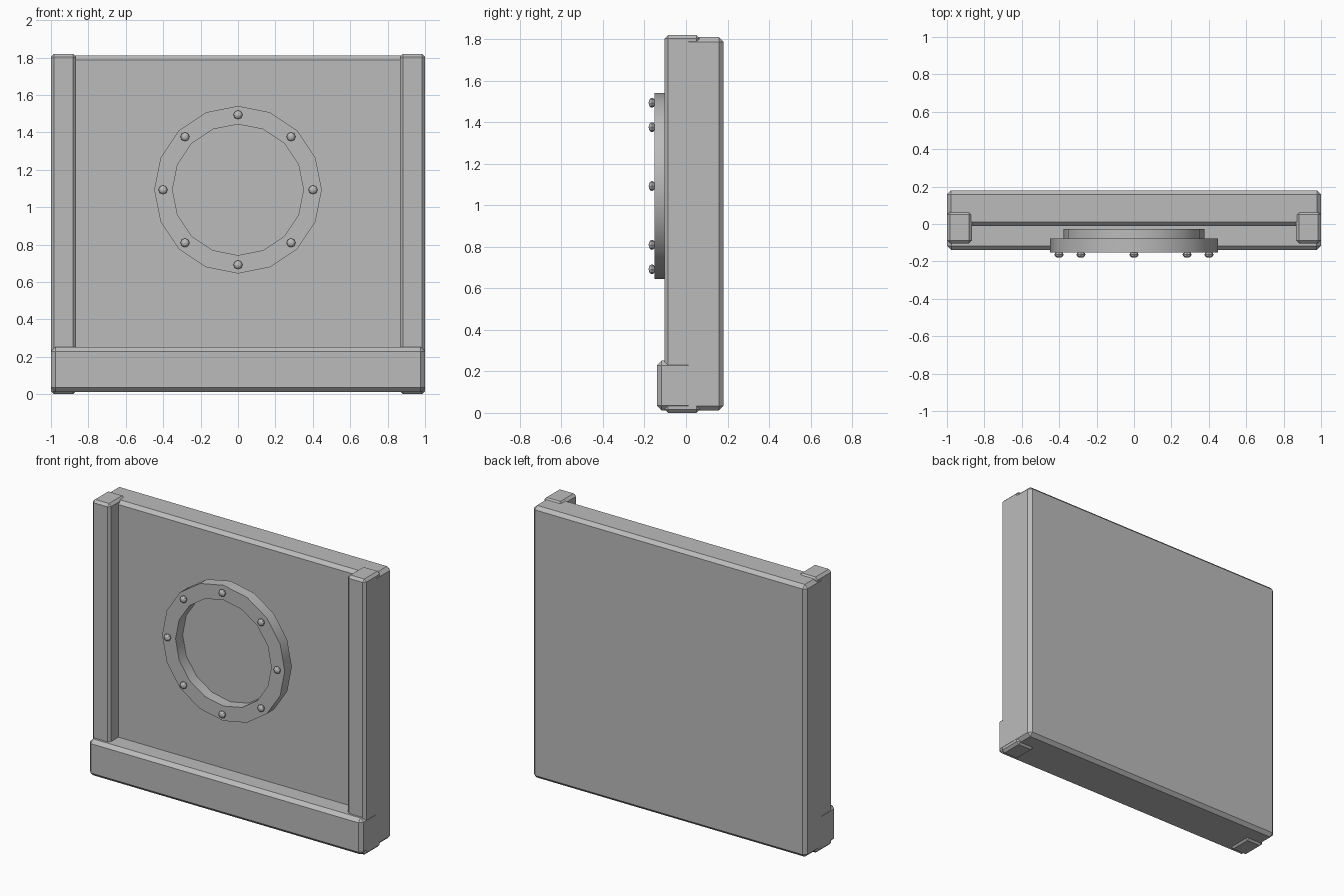
import bpy
import math
from mathutils import Matrix, Vector

cube = bpy.data.objects.get("Cube")
if cube:
    bpy.data.objects.remove(cube, do_unlink=True)

grey = bpy.data.materials.new("plain_grey")
grey.use_nodes = True
GREY = (0.5, 0.5, 0.5, 1)
grey.diffuse_color = GREY
grey.node_tree.nodes["Principled BSDF"].inputs["Base Color"].default_value = GREY


def bevelled_box(name, low, high, bevel):
    """Box between two corners with a single chamfer on every edge."""
    low, high = Vector(low), Vector(high)
    bpy.ops.mesh.primitive_cube_add(size=1)
    obj = bpy.context.object
    obj.name = name
    obj.data.transform(Matrix.Translation((low + high) / 2)
                       @ Matrix.Diagonal((high - low).to_4d()))
    obj.data.materials.append(grey)
    mod = obj.modifiers.new("chamfer", "BEVEL")
    mod.width = bevel
    mod.segments = 1
    return obj


def smooth(obj):
    bpy.ops.object.select_all(action="DESELECT")
    obj.select_set(True)
    bpy.context.view_layer.objects.active = obj
    bpy.ops.object.shade_smooth_by_angle(angle=math.radians(35))


def lathe(name, profile, centre_z, sides=16):
    """Sweep a closed (radius, y) profile around the y axis."""
    verts, faces, n = [], [], len(profile)
    for i in range(sides):
        a = math.tau * i / sides
        for r, y in profile:
            verts.append((r * math.sin(a), y, centre_z + r * math.cos(a)))
        for k in range(n):
            j, m = (i + 1) % sides, (k + 1) % n
            faces.append((i * n + k, i * n + m, j * n + m, j * n + k))
    mesh = bpy.data.meshes.new(name)
    mesh.from_pydata(verts, [], faces)
    mesh.materials.append(grey)
    obj = bpy.data.objects.new(name, mesh)
    bpy.context.collection.objects.link(obj)
    smooth(obj)
    return obj


# Main wall slab and the plinth along its foot
bevelled_box("wall_slab", (-1, -0.01, 0.012), (1, 0.18, 1.81), 0.022)
bevelled_box("base_beam", (-1, -0.14, 0.012), (1, 0.07, 0.252), 0.023)

# Side pillars
for side, name in ((-1, "right_pillar"), (1, "left_pillar")):
    xs = sorted((side * 0.866, side * 0.999))
    bevelled_box(name, (xs[0], -0.103, 0), (xs[1], 0.067, 1.82), 0.016)

# Porthole: flat ring with a disc behind it
CENTRE = 1.093
lathe("porthole_ring", [(0.35, -0.152), (0.35, -0.078), (0.448, -0.078), (0.448, -0.152)], CENTRE)

bpy.ops.mesh.primitive_cylinder_add(vertices=16, radius=0.378, depth=0.051,
                                    location=(0, -0.0525, CENTRE),
                                    rotation=(math.pi / 2, 0, 0))
disc = bpy.context.object
disc.name = "porthole_disc"
disc.data.materials.append(grey)
smooth(disc)

# Flattened bolt heads around the ring
for i in range(8):
    a = math.tau * i / 8
    bpy.ops.mesh.primitive_uv_sphere_add(
        segments=8, ring_count=6, radius=0.024,
        location=(0.401 * math.sin(a), -0.164, CENTRE + 0.401 * math.cos(a)),
        rotation=(math.pi / 2, 0, 0))
    bolt = bpy.context.object
    bolt.name = f"ring_bolt_{i + 1}"
    bolt.scale.z = 0.67
    bolt.data.materials.append(grey)
